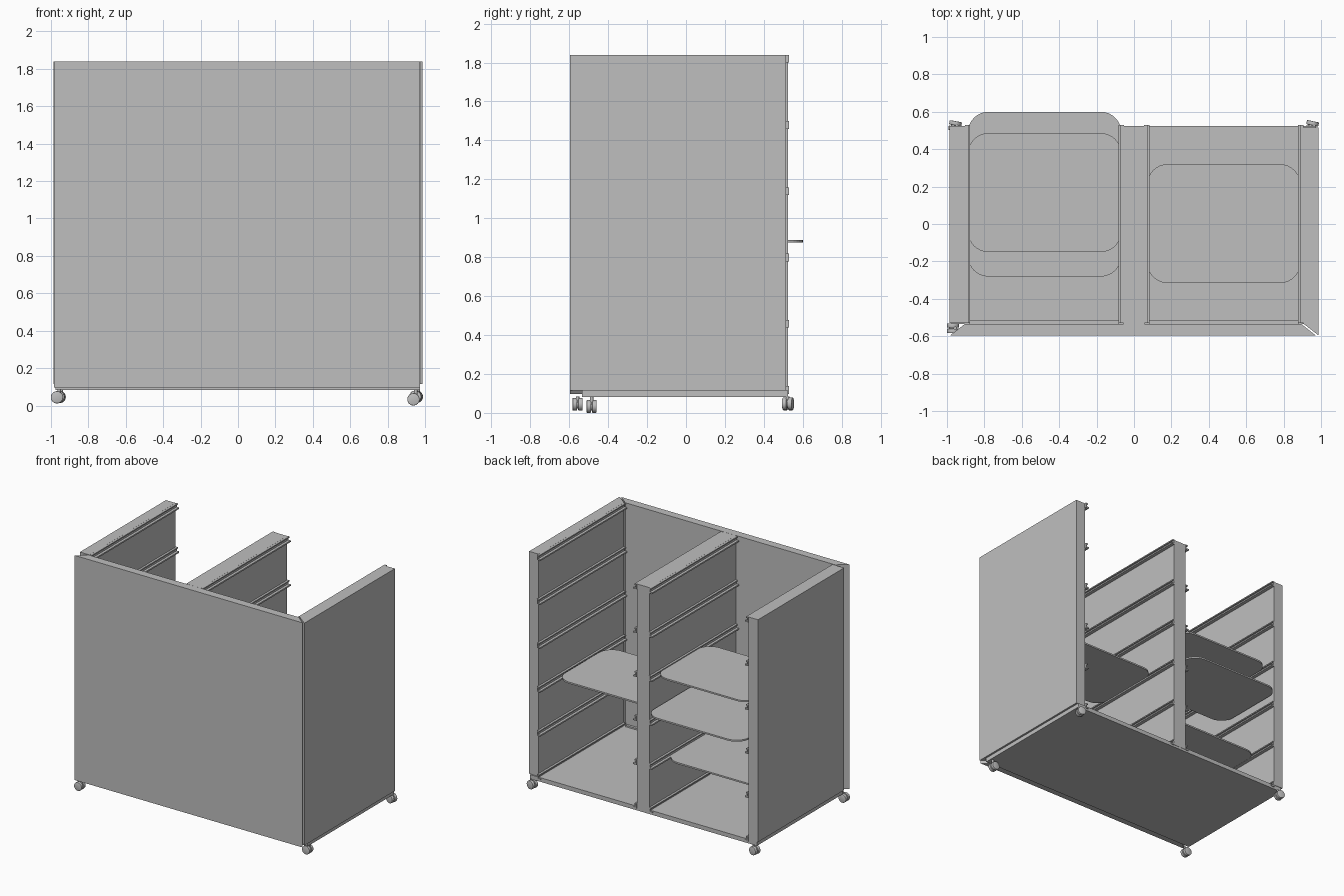
import bpy, bmesh, math
from mathutils import Matrix, Vector

if "Cube" in bpy.data.objects:
    bpy.data.objects.remove(bpy.data.objects["Cube"])

grey = bpy.data.materials.new("light_grey")
grey.diffuse_color = (0.52, 0.52, 0.52, 1)
grey.use_nodes = True
grey.node_tree.nodes["Principled BSDF"].inputs["Base Color"].default_value = grey.diffuse_color


def finish(name, bm):
    bmesh.ops.recalc_face_normals(bm, faces=bm.faces)
    me = bpy.data.meshes.new(name)
    bm.to_mesh(me)
    bm.free()
    me.materials.append(grey)
    ob = bpy.data.objects.new(name, me)
    bpy.context.collection.objects.link(ob)
    return ob


def prism(name, pts, depth):
    """Closed solid: a 3D outline swept along the vector depth."""
    bm = bmesh.new()
    a = [bm.verts.new(p) for p in pts]
    b = [bm.verts.new(Vector(p) + Vector(depth)) for p in pts]
    n = len(pts)
    bm.faces.new(a)
    bm.faces.new(b[::-1])
    for i in range(n):
        j = (i + 1) % n
        bm.faces.new((a[j], a[i], b[i], b[j]))
    return finish(name, bm)


def plan(name, pts, z0, z1):
    return prism(name, [(x, y, z0) for x, y in pts], (0, 0, z1 - z0))


def box(name, x0, x1, y0, y1, z0, z1):
    return plan(name, [(x0, y0), (x1, y0), (x1, y1), (x0, y1)], z0, z1)


TOP = 1.84

# Cabinet shell: mitred front, two sides, divider and base
plan("front_panel", [(-0.985, -0.597), (0.973, -0.597), (0.895, -0.535), (-0.905, -0.535)], 0.097, TOP)
plan("right_panel", [(0.905, -0.532), (0.986, -0.595), (0.986, 0.515), (0.905, 0.515)], 0.115, TOP)
box("left_panel", -0.986, -0.903, -0.53, 0.525, 0.115, TOP)
box("divider", -0.055, 0.055, -0.534, 0.525, 0.1, TOP)
box("base", -0.975, 0.972, -0.534, 0.523, 0.082, 0.114)

# Low lip along the inside front of each bay
for side, x0 in (("left", -0.88), ("right", 0.08)):
    box(side + "_bay_lip", x0, x0 + 0.8, -0.534, -0.515, 0.112, 0.125)

# Channel rails on both walls of both bays, six levels
profile = [(0, 0), (0.028, 0), (0.028, 0.011), (0.008, 0.011),
           (0.008, 0.031), (0.018, 0.031), (0.018, 0.04), (0, 0.04)]
walls = (("left_outer", -0.904, 1), ("left_inner", -0.054, -1),
         ("right_inner", 0.054, 1), ("right_outer", 0.906, -1))
for level in range(6):
    z = 0.097 + level * 0.3405
    for wall, x, s in walls:
        prism(f"{wall}_rail_{level + 1}", [(x + s * u, -0.53, z + v) for u, v in profile],
              (0, 1.06, 0))


# Rounded flat trays
def tray(name, cx, cy, z, hx=0.41, hy=0.318, r=0.11):
    pts = []
    for k, (sx, sy) in enumerate(((1, 1), (-1, 1), (-1, -1), (1, -1))):
        for i in range(9):
            a = math.radians(k * 90 + i * 90 / 8)
            pts.append((cx + sx * (hx - r) + r * math.cos(a), cy + sy * (hy - r) + r * math.sin(a)))
    plan(name, pts, z - 0.006, z + 0.006)


tray("left_upper_tray", -0.478, 0.168, 1.145)
tray("left_middle_tray", -0.478, 0.282, 0.882)
tray("left_lower_tray", -0.478, 0.037, 0.445)
tray("right_tray", 0.48, 0.002, 0.8)


# Twin-wheel casters with hub and stem
def caster(name, x, y, z, yaw):
    rot = Matrix.Translation((x, y, z)) @ Matrix.Rotation(math.radians(yaw), 4, 'Z')
    axle = Matrix.Rotation(math.pi / 2, 4, 'X')
    bm = bmesh.new()
    for off in (-0.0145, 0.0145):
        bmesh.ops.create_cone(bm, cap_ends=True, segments=24, radius1=0.033, radius2=0.033, depth=0.023,
                              matrix=rot @ Matrix.Translation((0, off, 0)) @ axle)
    rims = [e for e in bm.edges if any(len(f.verts) > 4 for f in e.link_faces)]
    bmesh.ops.bevel(bm, geom=rims, offset=0.004, segments=2, affect='EDGES', profile=0.5)
    bmesh.ops.create_cone(bm, cap_ends=True, segments=16, radius1=0.022, radius2=0.022, depth=0.02,
                          matrix=rot @ axle)
    top = 0.085 - z
    bmesh.ops.create_cone(bm, cap_ends=True, segments=12, radius1=0.009, radius2=0.009, depth=top,
                          matrix=rot @ Matrix.Translation((0.012, 0, top / 2)))
    ob = finish(name, bm)
    bpy.context.view_layer.objects.active = ob
    ob.select_set(True)
    bpy.ops.object.shade_smooth_by_angle(angle=math.radians(35))
    ob.select_set(False)


caster("back_left_caster", -0.957, 0.524, 0.046, -10)
caster("back_right_caster", 0.952, 0.524, 0.047, -12)
caster("front_left_caster", -0.968, -0.557, 0.044, 0)
caster("front_right_caster", 0.938, -0.485, 0.033, 0)
